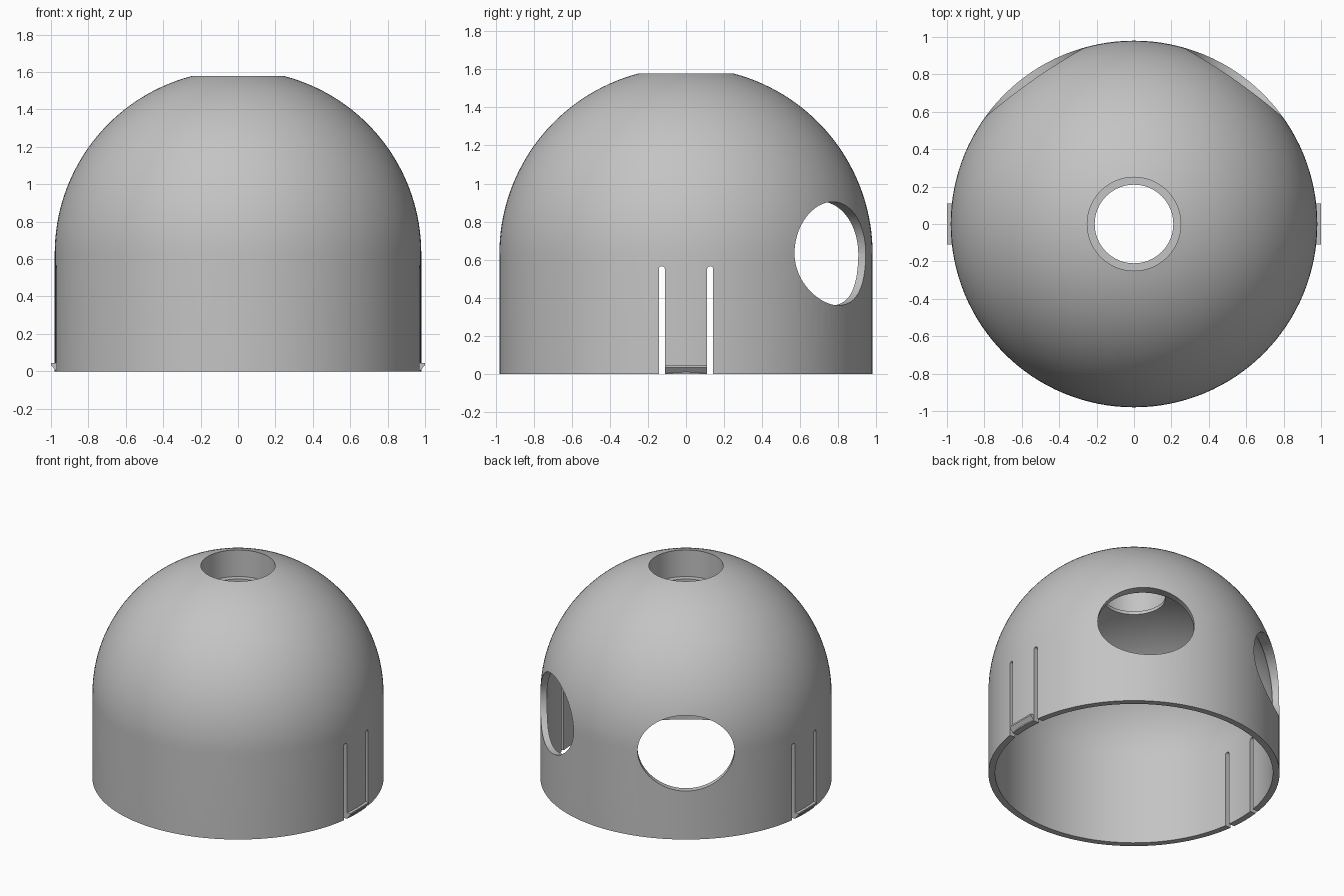
import bpy, bmesh
from math import sin, cos, pi, radians, asin

if "Cube" in bpy.data.objects:
    bpy.data.objects.remove(bpy.data.objects["Cube"])

grey = bpy.data.materials.new("plain grey")
grey.use_nodes = True
grey.diffuse_color = (0.55, 0.55, 0.55, 1)
grey.node_tree.nodes["Principled BSDF"].inputs["Base Color"].default_value = (0.55, 0.55, 0.55, 1)


def make_object(name, bm):
    bmesh.ops.recalc_face_normals(bm, faces=bm.faces)
    mesh = bpy.data.meshes.new(name)
    bm.to_mesh(mesh)
    bm.free()
    mesh.materials.append(grey)
    obj = bpy.data.objects.new(name, mesh)
    bpy.context.collection.objects.link(obj)
    return obj


def prism(name, outline, start, end, turn=0):
    """Extrude a (y, z) outline along x, then turn it about z."""
    bm = bmesh.new()
    face = bm.faces.new([bm.verts.new((start, y, z)) for y, z in outline])
    ext = bmesh.ops.extrude_face_region(bm, geom=[face])["geom"]
    moved = [v for v in ext if isinstance(v, bmesh.types.BMVert)]
    bmesh.ops.translate(bm, verts=moved, vec=(end - start, 0, 0))
    obj = make_object(name, bm)
    obj.rotation_euler.z = radians(turn)
    return obj


# Main dimensions
OUTER, INNER, SPRING = 0.98, 0.935, 0.63
HOLE, LIP = 0.25, 0.21
CEILING = 0.745
STEPS = 32


def arc(radius, height, end_radius):
    """Dome curve from the spring line up to the given radius."""
    stop = pi / 2 - asin(end_radius / radius)
    return [(radius * cos(stop * i / STEPS), SPRING + height * sin(stop * i / STEPS))
            for i in range(STEPS + 1)]


# Dome shell: closed wall section revolved about z, with a stepped top hole
section = [(OUTER, 0)] + arc(OUTER, OUTER, HOLE)
section += [(HOLE, 1.38), (LIP, 1.38)]
section += arc(INNER, CEILING, LIP)[::-1] + [(INNER, 0)]
bm = bmesh.new()
verts = [bm.verts.new((r, 0, z)) for r, z in section]
edges = [bm.edges.new((v, verts[i - 1])) for i, v in enumerate(verts)]
bmesh.ops.spin(bm, geom=verts + edges, cent=(0, 0, 0), axis=(0, 0, 1),
               angle=2 * pi, steps=128, use_merge=True)
bmesh.ops.remove_doubles(bm, verts=bm.verts, dist=0.0001)
shell = make_object("dome_shell", bm)

cutters = []
# Two oval side ports at the back
oval = [(0.326 * cos(2 * pi * i / 64), 0.632 + 0.272 * sin(2 * pi * i / 64)) for i in range(64)]
for turn in (55, 125):
    cutters.append(prism("port_cutter", oval, 0.4, 1.2, turn))

# Round-topped slots either side of each clip tab
half = 0.016
for side in (-1, 1):
    mid = side * 0.127
    slot = [(mid + half, -0.1)]
    slot += [(mid + half * cos(pi * i / 8), 0.55 + half * sin(pi * i / 8)) for i in range(9)]
    slot += [(mid - half, -0.1)]
    cutters.append(prism("slot_cutter", slot, -1.2, 1.2))

bpy.context.view_layer.objects.active = shell
for cutter in cutters:
    cutter.hide_render = True
    mod = shell.modifiers.new("cut", "BOOLEAN")
    mod.operation = "DIFFERENCE"
    mod.solver = "EXACT"
    mod.object = cutter
    bpy.ops.object.modifier_apply(modifier=mod.name)
for cutter in cutters:
    bpy.data.objects.remove(cutter)

bpy.ops.object.select_all(action="DESELECT")
shell.select_set(True)
bpy.ops.object.shade_smooth_by_angle(angle=radians(30))

# Snap barbs at the foot of the clip tabs
barb = [(-0.95, 0), (-0.972, 0), (-1, 0.034), (-1, 0.045), (-0.95, 0.045)]
for name, turn in (("left_clip_barb", 90), ("right_clip_barb", -90)):
    prism(name, barb[::1 if turn > 0 else -1], -0.11, 0.11, turn)
    bpy.data.objects[name].rotation_euler.z = radians(turn)
